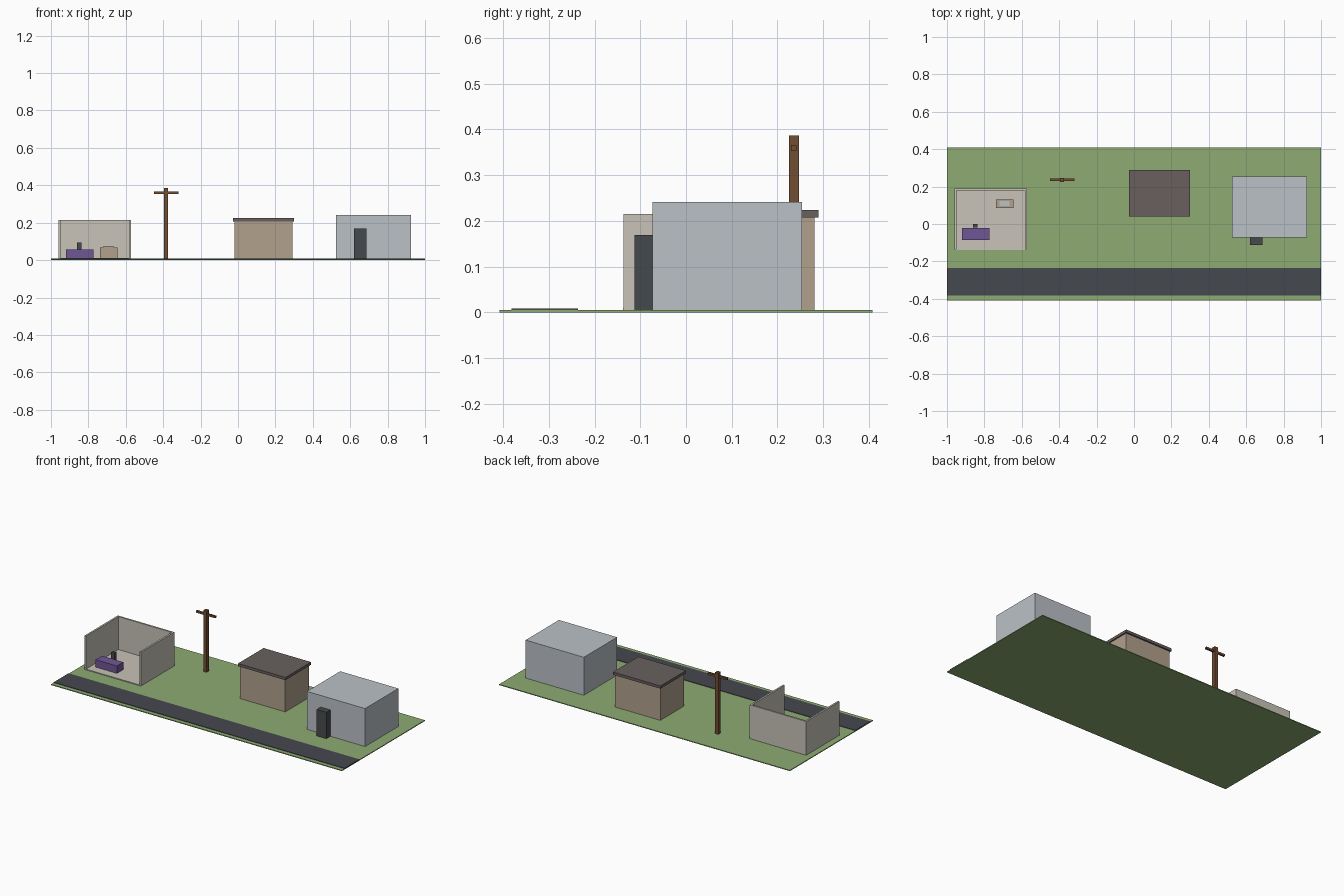
import bpy, bmesh

cube = bpy.data.objects.get("Cube")
if cube:
    bpy.data.objects.remove(cube, do_unlink=True)


def linear(c):
    c /= 255
    return c / 12.92 if c <= 0.04045 else ((c + 0.055) / 1.055) ** 2.4


def material(name, r, g, b):
    mat = bpy.data.materials.new(name)
    mat.use_nodes = True
    col = (linear(r), linear(g), linear(b), 1)
    mat.diffuse_color = col
    bsdf = mat.node_tree.nodes["Principled BSDF"]
    bsdf.inputs["Base Color"].default_value = col
    bsdf.inputs["Roughness"].default_value = 0.9
    return mat


def box(name, mat, x, y, z):
    """Box spanning the given (min, max) range on each axis."""
    bm = bmesh.new()
    bmesh.ops.create_cube(bm, size=1)
    for v in bm.verts:
        for i, (lo, hi) in enumerate((x, y, z)):
            v.co[i] = lo if v.co[i] < 0 else hi
    mesh = bpy.data.meshes.new(name)
    bm.to_mesh(mesh)
    bm.free()
    mesh.materials.append(mat)
    obj = bpy.data.objects.new(name, mesh)
    bpy.context.collection.objects.link(obj)
    return obj


grass = material("grass green", 141, 171, 114)
asphalt = material("asphalt", 69, 72, 79)
plaster = material("pale plaster", 200, 195, 184)
purple = material("purple", 112, 86, 150)
tan = material("tan", 177, 161, 140)
roofing = material("roof brown grey", 104, 96, 94)
wood = material("wood brown", 113, 77, 50)
grey = material("light blue grey", 187, 193, 198)
dark = material("charcoal", 70, 74, 77)

G = 0.005  # ground level

# Ground and road
box("ground", grass, (-1, 1), (-0.408, 0.408), (0, G))
box("road", asphalt, (-1, 1), (-0.382, -0.236), (0.003, 0.008))

# Open room: floor and three walls
x0, x1, y0, y1, t, top = -0.96, -0.572, -0.137, 0.191, 0.011, 0.215
box("room_floor", plaster, (x0 + 0.002, x1 - 0.002), (y0 - 0.001, y1 - 0.002), (G, 0.01))
box("room_back_wall", plaster, (x0, x1), (y1 - t, y1), (G, top))
box("room_right_wall", plaster, (x0, x0 + t), (y0, y1 - t), (G, top))
box("room_left_wall", plaster, (x1 - t, x1), (y0, y1 - t), (G, top))

# Counter, the dark unit behind it, and the small cabinet
box("counter", purple, (-0.92, -0.773), (-0.085, -0.022), (0.01, 0.056))
box("counter_unit", dark, (-0.86, -0.836), (-0.018, 0.001), (0.01, 0.093))
box("cabinet", tan, (-0.738, -0.645), (0.086, 0.132), (0.01, 0.067))
box("cabinet_riser", tan, (-0.722, -0.663), (0.092, 0.126), (0.067, 0.073))
box("cabinet_plate", grey, (-0.719, -0.666), (0.095, 0.123), (0.073, 0.075))

# Utility pole
box("pole", wood, (-0.395, -0.373), (0.225, 0.247), (G, 0.386))
box("pole_crossbar", wood, (-0.45, -0.318), (0.23, 0.242), (0.354, 0.366))

# Small house with overhanging flat roof
box("house_walls", tan, (-0.02, 0.292), (0.047, 0.281), (G, 0.208))
box("house_roof", roofing, (-0.027, 0.299), (0.039, 0.29), (0.207, 0.224))

# Large plain building with projecting door block
box("building", grey, (0.525, 0.925), (-0.073, 0.254), (G, 0.241))
box("building_door", dark, (0.62, 0.687), (-0.113, -0.072), (G, 0.169))
